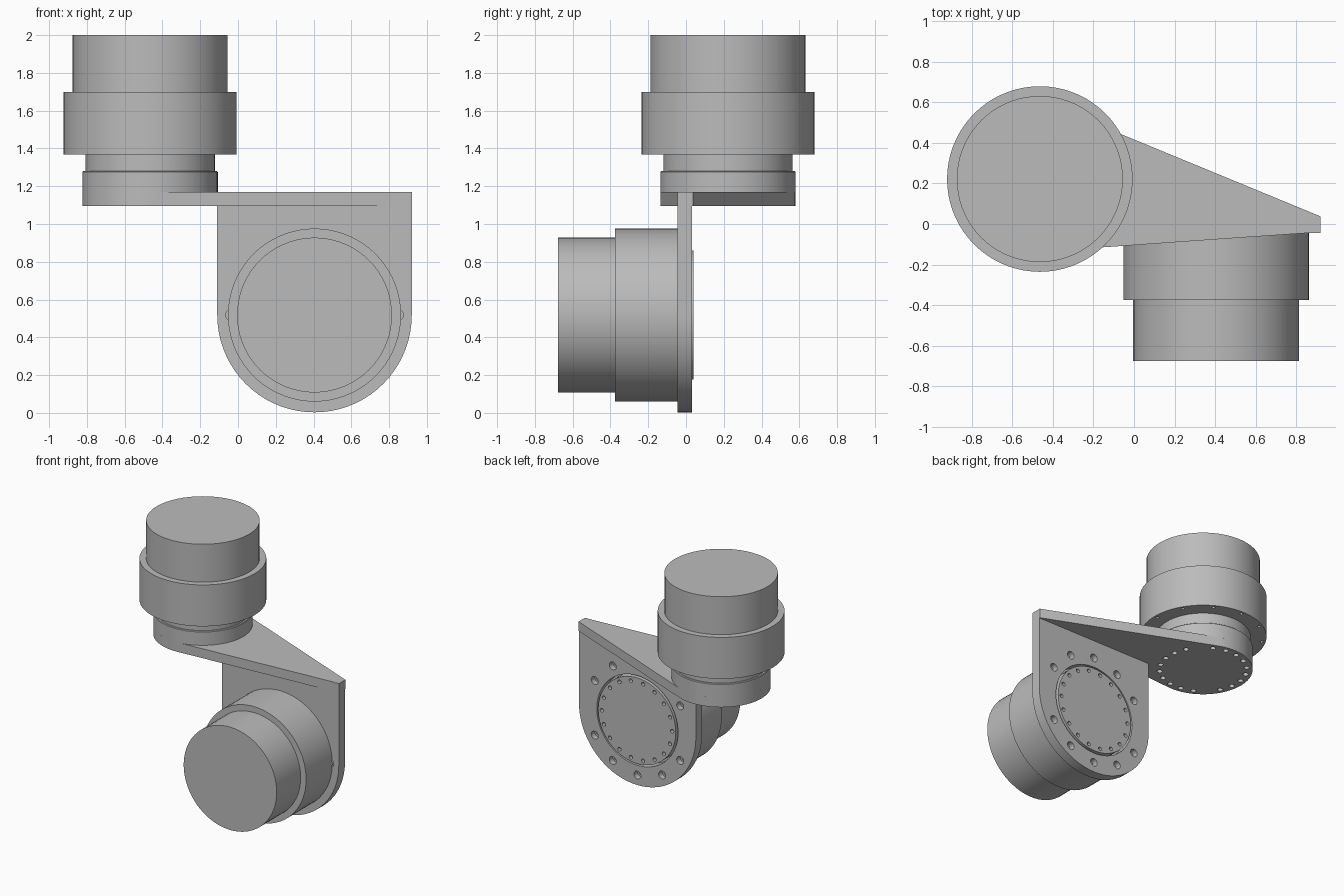
import bpy, bmesh, math
from mathutils import Vector

cube = bpy.data.objects.get("Cube")
if cube:
    bpy.data.objects.remove(cube, do_unlink=True)

grey = bpy.data.materials.new("machined grey")
grey.use_nodes = True
grey.diffuse_color = (0.5, 0.5, 0.5, 1)
grey.node_tree.nodes["Principled BSDF"].inputs["Base Color"].default_value = (0.5, 0.5, 0.5, 1)

UP, DOWN, BACK, FRONT = Vector((0, 0, 1)), Vector((0, 0, -1)), Vector((0, 1, 0)), Vector((0, -1, 0))


def lathe(bm, profile, origin, axis, segs=72):
    """Revolve (radius, height) points about an axis, closing both ends."""
    rot = axis.to_track_quat('Z', 'Y')
    rings = []
    for r, h in profile:
        angles = [2 * math.pi * i / segs for i in range(segs)]
        rings.append([bm.verts.new(Vector(origin) + rot @ Vector((r * math.cos(a), r * math.sin(a), h)))
                      for a in angles])
    for a, b in zip(rings, rings[1:]):
        for i in range(segs):
            j = (i + 1) % segs
            bm.faces.new((a[i], a[j], b[j], b[i]))
    bm.faces.new(rings[0])
    bm.faces.new(rings[-1])


def extrude(bm, outline, offset):
    """Extrude a flat outline into a solid."""
    face = bm.faces.new([bm.verts.new(p) for p in outline])
    new = bmesh.ops.extrude_face_region(bm, geom=[face])["geom"]
    bmesh.ops.translate(bm, vec=offset, verts=[v for v in new if isinstance(v, bmesh.types.BMVert)])


def finish(name, bm):
    bmesh.ops.recalc_face_normals(bm, faces=bm.faces)
    mesh = bpy.data.meshes.new(name)
    bm.to_mesh(mesh)
    bm.free()
    mesh.materials.append(grey)
    ob = bpy.data.objects.new(name, mesh)
    bpy.context.collection.objects.link(ob)
    return ob


def select(ob):
    bpy.ops.object.select_all(action='DESELECT')
    ob.select_set(True)
    bpy.context.view_layer.objects.active = ob


def cut(ob, drill_bm):
    """Subtract drill shapes, then drop the helper."""
    cutter = finish("cutter", drill_bm)
    cutter.hide_render = True
    mod = ob.modifiers.new("holes", 'BOOLEAN')
    mod.operation, mod.solver, mod.object = 'DIFFERENCE', 'EXACT', cutter
    select(ob)
    bpy.ops.object.modifier_apply(modifier=mod.name)
    bpy.data.objects.remove(cutter, do_unlink=True)


def smooth(ob):
    select(ob)
    bpy.ops.object.shade_smooth_by_angle(angle=math.radians(30))


def circle(centre, radius, degrees, axis):
    """Points on a circle lying across the given axis."""
    pts = []
    for d in degrees:
        c, s = radius * math.cos(math.radians(d)), radius * math.sin(math.radians(d))
        pts.append(Vector(centre) + (Vector((c, 0, s)) if axis.y else Vector((c, s, 0))))
    return pts


def drill(bm, points, axis, radius, depth):
    """Blind holes going into the surface along axis."""
    for p in points:
        lathe(bm, [(radius, -0.02), (radius, depth)], p, axis, 16)


def motor(name, origin, axis, neck):
    """Stepped motor: rear can, wide collar, output neck."""
    bm = bmesh.new()
    lathe(bm, [(0.41, 0), (0.41, 0.302), (0.458, 0.302), (0.458, 0.632),
               (0.342, 0.632), (0.342, 0.632 + neck)], origin, axis)
    ob = finish(name, bm)
    holes = bmesh.new()
    collar = Vector(origin) + axis * 0.632
    drill(holes, circle(collar, 0.43, range(0, 360, 30), axis), -axis, 0.012, 0.03)
    tip = Vector(origin) + axis * (0.632 + neck)
    drill(holes, circle(tip, 0.31, range(0, 360, 20), axis), -axis, 0.015, 0.03)
    cut(ob, holes)
    smooth(ob)


HX, HY = -0.465, 0.222     # upper axis
PX, PZ = 0.405, 0.518      # lower axis

# Motors
motor("upper_motor", (HX, HY, 2.0), DOWN, 0.10)
motor("lower_motor", (PX, -0.677, PZ), BACK, 0.084)

# Tapered arm wrapped around the upper hub
bm = bmesh.new()
arc = [67.5 + i * (274 - 67.5) / 44 for i in range(45)]
outline = circle((HX, HY, 1.095), 0.358, arc, UP)
outline += [Vector((0.92, -0.04, 1.095)), Vector((0.92, 0.038, 1.095))]
extrude(bm, outline, UP * 0.075)
arm = finish("arm_plate", bm)
holes = bmesh.new()
angles = [45 + 18 * i for i in range(20) if i not in (0, 10)]
drill(holes, circle((HX, HY, 1.095), 0.315, angles, UP), UP, 0.02, 0.05)
cut(arm, holes)
smooth(arm)

# Raised hub on the arm
bm = bmesh.new()
lathe(bm, [(0.358, 0), (0.358, 0.108), (0.354, 0.112)], (HX, HY, 1.168), UP)
smooth(finish("arm_hub", bm))

# Round-ended mounting plate
bm = bmesh.new()
outline = circle((PX, -0.045, PZ), 0.515, [180 + i * 5 for i in range(37)], BACK)
outline += [Vector((0.92, -0.045, 1.169)), Vector((PX - 0.515, -0.045, 1.169))]
extrude(bm, outline, BACK * 0.078)
plate = finish("mounting_plate", bm)
holes = bmesh.new()
# Output bore
lathe(holes, [(0.358, -0.1), (0.358, 0.1)], (PX, 0, PZ), BACK)
# Counterbored screw holes from the back
ring = [a for a in range(0, 360, 30) if a % 180]
for p in circle((PX, 0.033, PZ), 0.435, ring, BACK):
    lathe(holes, [(0.031, -0.02), (0.031, 0.045), (0.017, 0.045), (0.017, 0.1)], p, FRONT, 20)
# Side pin pockets from the front
drill(holes, circle((PX, -0.045, PZ), 0.44, (0, 180), BACK), BACK, 0.031, 0.04)
cut(plate, holes)
smooth(plate)
